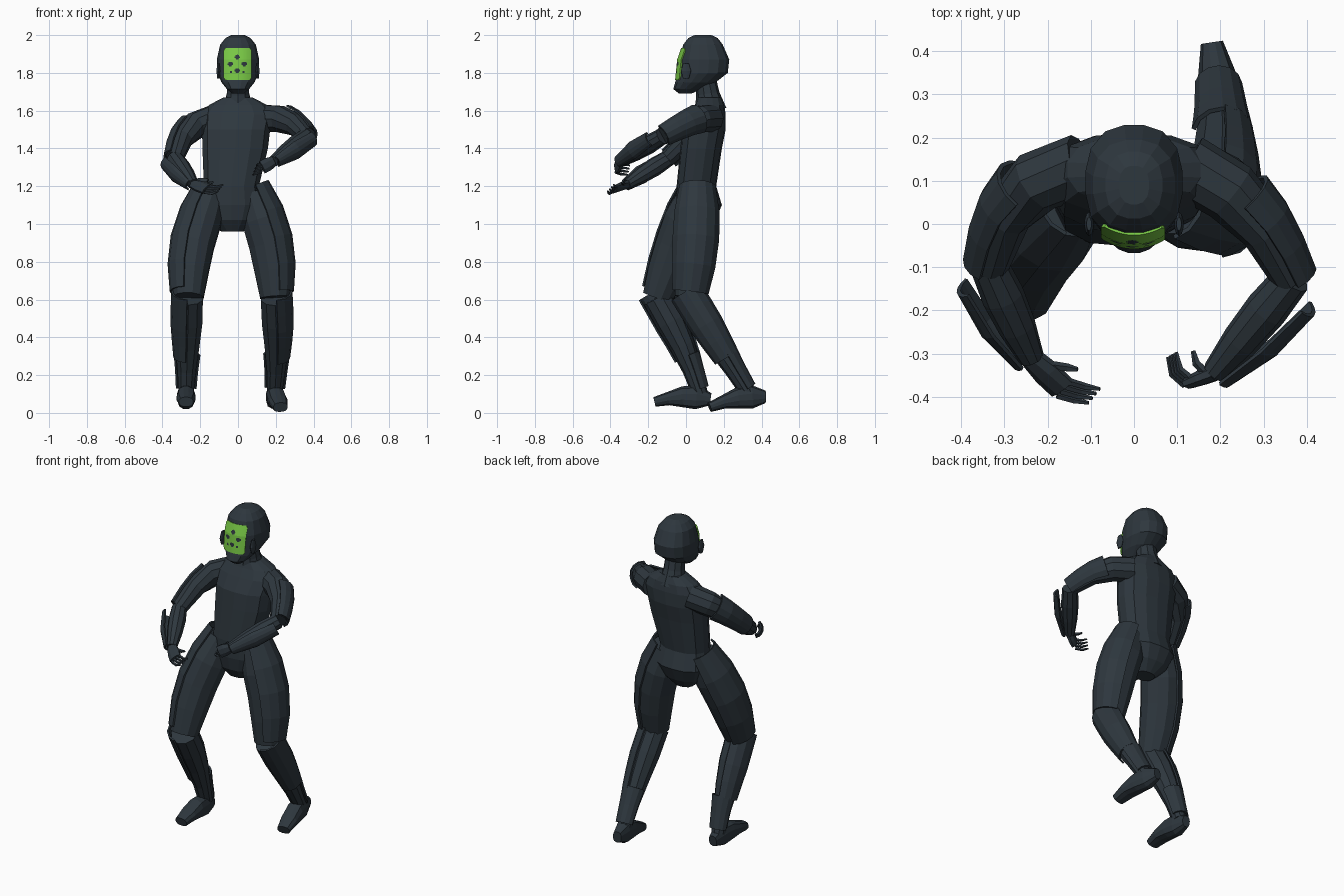
import bpy, bmesh, math
from mathutils import Vector

if "Cube" in bpy.data.objects:
    bpy.data.objects.remove(bpy.data.objects["Cube"])


def material(name, rgb):
    m = bpy.data.materials.new(name)
    m.diffuse_color = (*rgb, 1)
    m.use_nodes = True
    m.node_tree.nodes["Principled BSDF"].inputs["Base Color"].default_value = m.diffuse_color
    return m


DARK = material("dark slate", (0.027, 0.038, 0.048))
GREEN = material("visor green", (0.19, 0.58, 0.06))


def finish(name, bm, mats=(DARK,), thick=0):
    bmesh.ops.recalc_face_normals(bm, faces=bm.faces)
    me = bpy.data.meshes.new(name)
    bm.to_mesh(me)
    bm.free()
    for m in mats:
        me.materials.append(m)
    ob = bpy.data.objects.new(name, me)
    bpy.context.collection.objects.link(ob)
    if thick:
        mod = ob.modifiers.new("thickness", 'SOLIDIFY')
        mod.thickness = thick
        mod.offset = 0
    return ob


def loft(name, rings, ref=(1, 0, 0), n=10, power=2.0, flat=False, arc=None):
    """Loft rings (centre, a, b); arc gives an open shell of +-arc degrees around ref."""
    bm = bmesh.new()
    pts = [Vector(r[0]) for r in rings]
    rows = []
    for i, (_, a, b) in enumerate(rings):
        t = pts[min(i + 1, len(pts) - 1)] - pts[max(i - 1, 0)]
        t = Vector((0, 0, 1)) if flat else t.normalized()
        u = Vector(ref)
        u = (u - t * u.dot(t)).normalized()
        v = t.cross(u)
        row = []
        for k in range(n):
            ang = math.radians(arc) * (2 * k / (n - 1) - 1) if arc else 2 * math.pi * (k + .5) / n
            c, s = math.cos(ang), math.sin(ang)
            f = (abs(c) ** power + abs(s) ** power) ** (-1 / power)
            row.append(bm.verts.new(pts[i] + u * (a * c * f) + v * (b * s * f)))
        rows.append(row)
    for p, q in zip(rows, rows[1:]):
        for k in range(n - 1 if arc else n):
            j = (k + 1) % n
            bm.faces.new((p[k], p[j], q[j], q[k]))
    if not arc:
        bm.faces.new(rows[0])
        bm.faces.new(rows[-1])
    return finish(name, bm, thick=.01 if arc else 0)


def limb(name, p, q, radii, bow=(0, 0, 0), depth=None, span=(0, 1), grow=0, **kw):
    """Loft from p to q, bowed sideways, with evenly spaced radii; span takes a part of it."""
    p, q, bow = Vector(p), Vector(q), Vector(bow)
    depth = depth or radii

    def at(values, t):
        f = min(max(t, 0), 1) * (len(values) - 1)
        i = min(int(f), len(values) - 2)
        return values[i] + (values[i + 1] - values[i]) * (f - i) + grow

    steps = len(radii)
    rings = []
    for i in range(steps):
        t = span[0] + (span[1] - span[0]) * i / (steps - 1)
        rings.append((p.lerp(q, t) + bow * math.sin(math.pi * t), at(radii, t), at(depth, t)))
    return loft(name, rings, **kw)


def stack(name, rows, **kw):
    """Horizontal rings (x, y, z, half width, half depth)."""
    return loft(name, [(r[:3], r[3], r[4]) for r in rows], flat=True, power=2.5, **kw)


# Torso, pelvis and neck
stack("torso", [(-.03, .055, .96, .06, .05), (-.035, .06, 1.02, .125, .095), (-.035, .07, 1.1, .16, .12),
                (-.035, .055, 1.2, .147, .105), (-.015, .08, 1.4, .175, .11), (-.01, .095, 1.5, .182, .115),
                (0, .115, 1.58, .19, .095), (0, .125, 1.63, .155, .078), (0, .125, 1.67, .078, .062)], n=14)
limb("neck", (0, .13, 1.6), (0, .1, 1.78), (.085, .062, .056))

# Helmet with side pods
stack("helmet", [(0, -.005, 1.69, .032, .032), (0, .01, 1.715, .06, .078), (0, .05, 1.75, .088, .108),
                 (0, .09, 1.8, .111, .132), (0, .096, 1.87, .113, .134), (0, .09, 1.95, .095, .105),
                 (0, .09, 1.985, .066, .078), (0, .09, 2, .035, .045)], n=16)
for s in (-1, 1):
    limb("helmet_pod", (s * .104, 0, 1.77), (s * .104, 0, 1.85), (.006, .011, .006), depth=(.015, .028, .015))

# Curved visor plate with dark spots: four big ones and two small ones
SPOTS = [(-.004 + .036 * math.sin(k * math.pi / 2), 1.847 + .036 * math.cos(k * math.pi / 2), .013)
         for k in range(4)]
SPOTS += [(-.004 + s * .032, 1.805, .007) for s in (-1, 1)]
bm = bmesh.new()
NX, NZ = 36, 42
grid = []
for j in range(NZ + 1):
    z = 1.762 + .168 * j / NZ
    inset = .05 * max(0, abs(2 * j / NZ - 1) - .85)
    row = []
    for i in range(NX + 1):
        x = -.002 + (.072 - inset) * (2 * i / NX - 1)
        y = -.043 + 4.2 * x * x + (.35 if z > 1.87 else .1) * (z - 1.87)
        row.append(bm.verts.new((x, y, z)))
    grid.append(row)
for j in range(NZ):
    for i in range(NX):
        f = bm.faces.new((grid[j][i], grid[j][i + 1], grid[j + 1][i + 1], grid[j + 1][i]))
        c = f.calc_center_median()
        f.material_index = int(any(math.hypot(c.x - p, c.z - q) < r for p, q, r in SPOTS))
finish("visor", bm, (GREEN, DARK), thick=.008)

THIGH = (.085, .116, .114, .104, .082)
SHIN = (.08, .08, .067, .051, .042)
UPPER = (.075, .073, .06, .047)
FORE = (.044, .05, .044, .03)


def leg(tag, side, hip, knee, ankle, heel, toe, thigh_bow, shin_bow):
    """Thigh, shin and foot with outer armour shells and an ankle guard at the back."""
    out = (side, 0, 0)
    limb(tag + "_thigh", hip, knee, THIGH, thigh_bow, n=12)
    limb(tag + "_thigh_plate", hip, knee, THIGH, thigh_bow, span=(-.05, .95), grow=.009, ref=out, n=7, arc=75)
    limb(tag + "_shin", knee, ankle, SHIN, shin_bow)
    limb(tag + "_shin_plate", knee, ankle, SHIN, shin_bow, span=(-.06, .62), grow=.008, ref=out, n=7, arc=85)
    limb(tag + "_ankle_guard", knee, ankle, SHIN, shin_bow, span=(.6, .95), grow=.007, ref=(0, 1, 0), n=7, arc=80)
    limb(tag + "_foot", heel, toe, (.026, .044, .049, .05, .038), (0, 0, .02),
         depth=(.033, .064, .056, .036, .026), n=12, power=2.8)


leg("rear_leg", 1, (.08, .06, 1.17), (.197, .02, .61), (.193, .335, .1),
    (.18, .42, .085), (.225, .125, .03), (.03, .01, 0), (.01, 0, 0))
leg("front_leg", -1, (-.145, .05, 1.17), (-.262, -.152, .61), (-.275, .075, .1),
    (-.275, .13, .072), (-.275, -.167, .058), (-.033, 0, 0), (0, .02, 0))


def arm(tag, side, shoulder, elbow, wrist, knuckle, bow, out, spread, bend, tip):
    """Upper arm, forearm, loose plates, flat palm, four curled fingers and a thumb."""
    elbow, wrist, knuckle, out = Vector(elbow), Vector(wrist), Vector(knuckle), Vector(out)
    limb(tag + "_upper_arm", shoulder, elbow, UPPER, bow, ref=(0, 0, 1))
    limb(tag + "_upper_arm_plate", shoulder, elbow, UPPER, bow, span=(.42, 1), grow=.009,
         ref=(side, .5, .3), n=7, arc=75)
    limb(tag + "_forearm", elbow, wrist, FORE, ref=(0, 0, 1))
    start = elbow.lerp(wrist, .1) + out * .05
    limb(tag + "_forearm_plate", start, wrist + out * .012, (.04, .05, .03), ref=out, n=7, arc=65)
    sp, bend, tip = Vector(spread).normalized(), Vector(bend), Vector(tip)
    limb(tag + "_palm", wrist, knuckle, (.028, .036, .036), depth=(.02, .018, .014), ref=sp, n=8, power=3)

    def finger(name, p, d, e, r):
        loft(name, [(p, r, r), (p + d, r * .9, r * .9), (p + d + e, r * .5, r * .5)], ref=sp, n=5)

    for i in range(4):
        finger(tag + "_finger", knuckle + sp * (.018 * (i - 1.5)), bend, tip, .009)
    finger(tag + "_thumb", wrist.lerp(knuckle, .4) + sp * .02, bend + sp * .01, tip * .7, .011)


arm("left", 1, (.12, .135, 1.56), (.366, -.125, 1.465), (.187, -.343, 1.332), (.128, -.367, 1.3),
    (.024, .03, .032), (.76, -.65, 0), (.35, .2, .9), (-.03, .025, -.01), (-.01, .04, -.005))
arm("right", -1, (-.12, .135, 1.56), (-.336, -.095, 1.348), (-.237, -.31, 1.211), (-.165, -.38, 1.185),
    (-.038, .045, .038), (-.9, -.43, -.2), (.45, .55, .6), (.04, -.012, -.006), (.033, -.006, .012))
